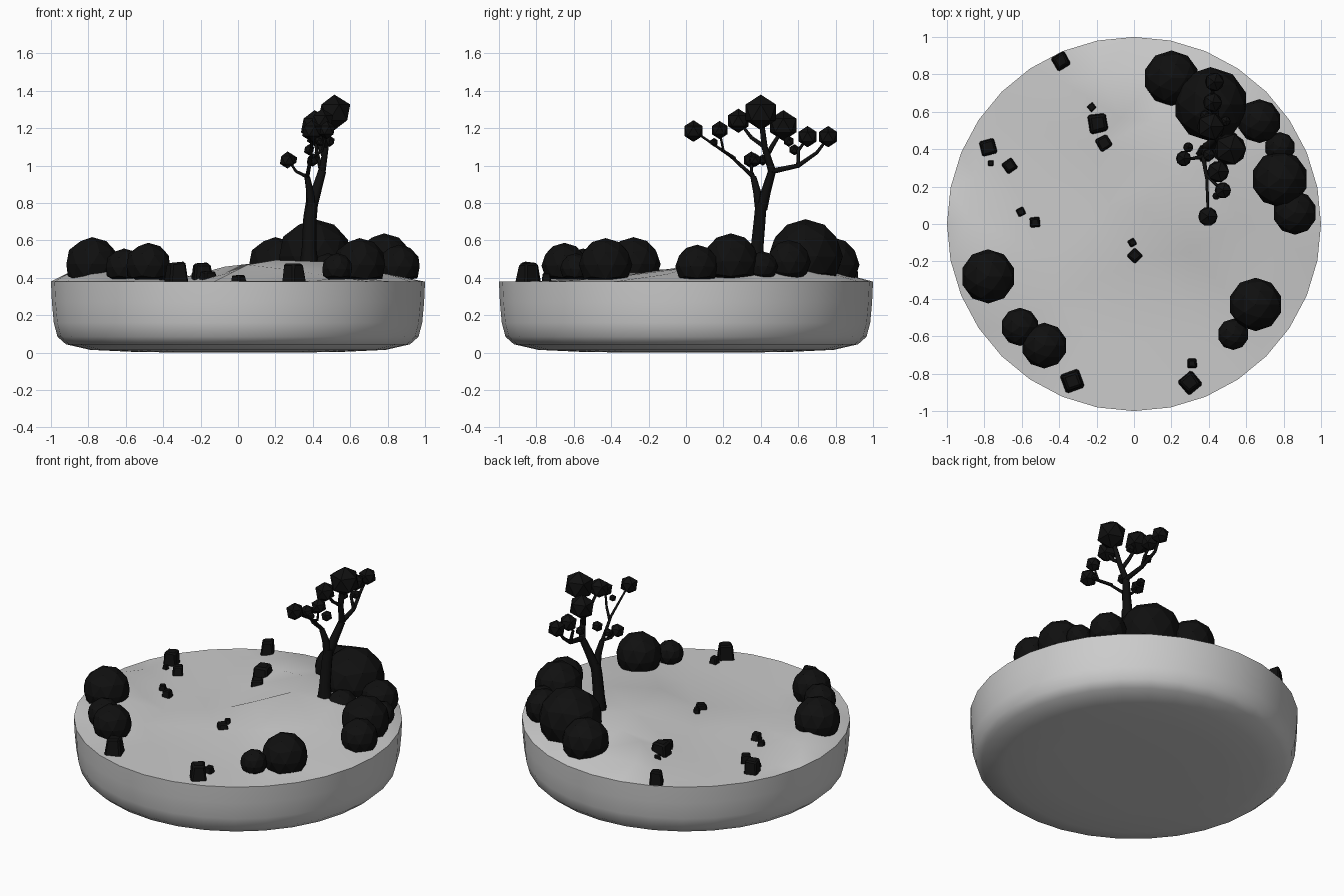
import bpy, bmesh, math, random
from mathutils import Vector, Matrix
from mathutils.geometry import delaunay_2d_cdt

if "Cube" in bpy.data.objects:
    bpy.data.objects.remove(bpy.data.objects["Cube"])

random.seed(4)
SIDES = 32

dark = bpy.data.materials.new("dark")
dark.diffuse_color = (0.005, 0.005, 0.005, 1)
dark.use_nodes = True
dark.node_tree.nodes["Principled BSDF"].inputs["Base Color"].default_value = dark.diffuse_color


def add_mesh(name, bm, material=None, smooth=None):
    bmesh.ops.recalc_face_normals(bm, faces=bm.faces)
    mesh = bpy.data.meshes.new(name)
    bm.to_mesh(mesh)
    bm.free()
    ob = bpy.data.objects.new(name, mesh)
    bpy.context.collection.objects.link(ob)
    if material:
        mesh.materials.append(material)
    if smooth is not None:
        bpy.ops.object.select_all(action='DESELECT')
        ob.select_set(True)
        bpy.context.view_layer.objects.active = ob
        bpy.ops.object.shade_smooth_by_angle(angle=math.radians(smooth))
    return ob


def ring(r):
    return [(r * math.cos(2 * math.pi * i / SIDES), r * math.sin(2 * math.pi * i / SIDES))
            for i in range(SIDES)]


# Round shallow dish
bm = bmesh.new()
prev = None
for r, z in [(1, .38), (.995, .27), (.985, .16), (.965, .085), (.92, .045), (.79, .015), (.55, .004), (.25, 0)]:
    cur = [bm.verts.new((x, y, z)) for x, y in ring(r)]
    if prev:
        for i in range(SIDES):
            j = (i + 1) % SIDES
            bm.faces.new((prev[i], prev[j], cur[j], cur[i]))
    prev = cur
bm.faces.new(prev)
add_mesh("dish", bm, smooth=50)

# Terrain: flat winding path between two low-poly hills
spots = [
    (-.37, .75, .38), (-.22, .4, .38), (-.13, .1, .38), (.05, -.18, .38), (.28, -.4, .385),
    (-.18, .8, .43), (-.07, .57, .46), (.1, .55, .48), (.05, .08, .47), (.2, .3, .495),
    (.5, .28, .485), (.5, .62, .47), (.3, -.15, .44), (.55, .02, .455), (.55, -.42, .40),
    (.8, -.1, .42), (.8, .4, .42), (.2, .85, .42), (.4, -.66, .385),
    (-.88, .03, .44), (-.75, -.3, .45), (-.62, -.1, .39), (-.6, .12, .38), (-.42, -.4, .38),
    (-.85, .25, .385), (-.6, -.55, .40), (-.24, -.6, .38), (-.42, -.17, .38)]
pts = [(x, y, .38) for x, y in ring(1)] + spots
verts, _, faces, orig, *_ = delaunay_2d_cdt(
    [Vector(p[:2]) for p in pts], [], [list(range(SIDES))], 1, 1e-5)
bm = bmesh.new()
vs = [bm.verts.new((v.x, v.y, pts[o[0]][2] if o else .38)) for v, o in zip(verts, orig)]
for f in faces:
    bm.faces.new([vs[i] for i in f])
add_mesh("terrain", bm, smooth=30)

# Rounded bushes: x, y, radius, top height
bushes = [(.41, .64, .195, .71), (.20, .78, .145, .615), (.67, .55, .115, .6), (.48, .42, .1, .53),
          (.78, .41, .08, .54), (.78, .24, .148, .635), (.86, .06, .115, .575),
          (.65, -.43, .14, .61), (.53, -.59, .082, .53), (-.78, -.28, .142, .615),
          (-.61, -.55, .1, .555), (-.48, -.65, .12, .585)]
for k, (x, y, r, top) in enumerate(bushes):
    bm = bmesh.new()
    bmesh.ops.create_icosphere(bm, subdivisions=2, radius=r * 1.02,
                               matrix=Matrix.Translation((x, y, top - r)))
    for v in bm.verts:
        v.co.z = max(v.co.z, .39)
    add_mesh(f"bush_{k + 1}", bm, dark)

# Tapered boulders: x, y, half size, height of top, turn in degrees
rocks = [(-.39, .87, .042, .47, 30), (-.19, .54, .055, .485, 10), (-.225, .625, .022, .43, 40),
         (-.16, .435, .04, .44, 30), (-.78, .41, .042, .47, 15), (-.765, .325, .016, .41, 0),
         (-.665, .31, .034, .44, 35), (-.605, .065, .023, .42, 25), (-.53, .01, .028, .43, 5),
         (-.01, -.1, .021, .41, 30), (.005, -.17, .033, .415, 45), (-.33, -.84, .054, .49, 20),
         (.30, -.85, .05, .485, 40), (.31, -.745, .027, .43, 0)]
for k, (x, y, s, top, turn) in enumerate(rocks):
    bm = bmesh.new()
    h = top - .37
    bmesh.ops.create_cube(bm, size=2)
    for v in bm.verts:
        taper = random.uniform(.65, .9) if v.co.z > 0 else 1
        lift = random.uniform(.8, 1) if v.co.z > 0 else 1
        v.co = Vector((v.co.x * s * taper, v.co.y * s * taper, v.co.z * h / 2 * lift))
    bmesh.ops.bevel(bm, geom=bm.edges[:], offset=s * .2, segments=1, affect='EDGES')
    bm.transform(Matrix.Translation((x, y, .37 + h / 2)) @ Matrix.Rotation(math.radians(turn), 4, 'Z'))
    add_mesh(f"rock_{k + 1}", bm, dark)


# Tree limbs as tapered six-sided curves
def limb(name, points, r0, r1, flare=1):
    cu = bpy.data.curves.new(name, 'CURVE')
    cu.dimensions = '3D'
    cu.bevel_depth = 1
    cu.bevel_resolution = 1
    cu.use_fill_caps = True
    sp = cu.splines.new('POLY')
    sp.points.add(len(points) - 1)
    for i, p in enumerate(points):
        sp.points[i].co = (*p, 1)
        sp.points[i].radius = r0 + (r1 - r0) * i / (len(points) - 1)
    sp.points[0].radius *= flare
    cu.materials.append(dark)
    bpy.context.collection.objects.link(bpy.data.objects.new(name, cu))


fork_a, fork_b = (.37, .36, .94), (.45, .46, .97)
limb("trunk", [(.38, .375, .42), (.38, .38, .56), (.385, .395, .72), (.395, .4, .8)], .042, .033, 1.35)
limb("left_bough", [(.39, .395, .77), (.385, .38, .86), fork_a], .027, .016)
limb("right_bough", [(.39, .405, .77), (.42, .43, .87), fork_b], .032, .022)
limb("branch_1", [fork_a, (.39, .24, 1.05), (.395, .05, 1.18)], .012, .006)
limb("branch_2", [(.388, .26, 1.04), (.45, .2, 1.08), (.475, .18, 1.18)], .009, .006)
limb("branch_3", [fork_a, (.31, .35, .97), (.27, .35, 1.03)], .011, .006)
limb("branch_4", [fork_b, (.47, .42, 1.1), (.51, .4, 1.27)], .021, .012)
limb("branch_5", [fork_b, (.44, .6, 1.0), (.42, .7, 1.07), (.43, .76, 1.15)], .017, .007)
limb("branch_6", [(.44, .6, 1.0), (.42, .6, 1.08), (.41, .65, 1.15)], .011, .007)
limb("branch_7", [(.46, .43, 1.05), (.43, .47, 1.12), (.41, .52, 1.2)], .014, .009)
limb("branch_8", [(.47, .42, 1.1), (.46, .35, 1.15), (.45, .28, 1.24)], .013, .008)

# Faceted leaf clumps: x, y, z, radius
clumps = [(.515, .40, 1.285, .095), (.45, .28, 1.24, .065), (.41, .52, 1.215, .082),
          (.42, .65, 1.155, .057), (.43, .76, 1.155, .057), (.475, .18, 1.19, .049),
          (.395, .04, 1.185, .058), (.265, .35, 1.03, .046), (.29, .41, 1.03, .03),
          (.44, .15, 1.125, .023), (.38, .58, 1.085, .03), (.40, .37, 1.03, .036),
          (.49, .55, 1.13, .03)]
for k, (x, y, z, r) in enumerate(clumps):
    bm = bmesh.new()
    bmesh.ops.create_icosphere(bm, subdivisions=1, radius=r, matrix=Matrix.Translation((x, y, z)))
    add_mesh(f"leaf_clump_{k + 1}", bm, dark)
